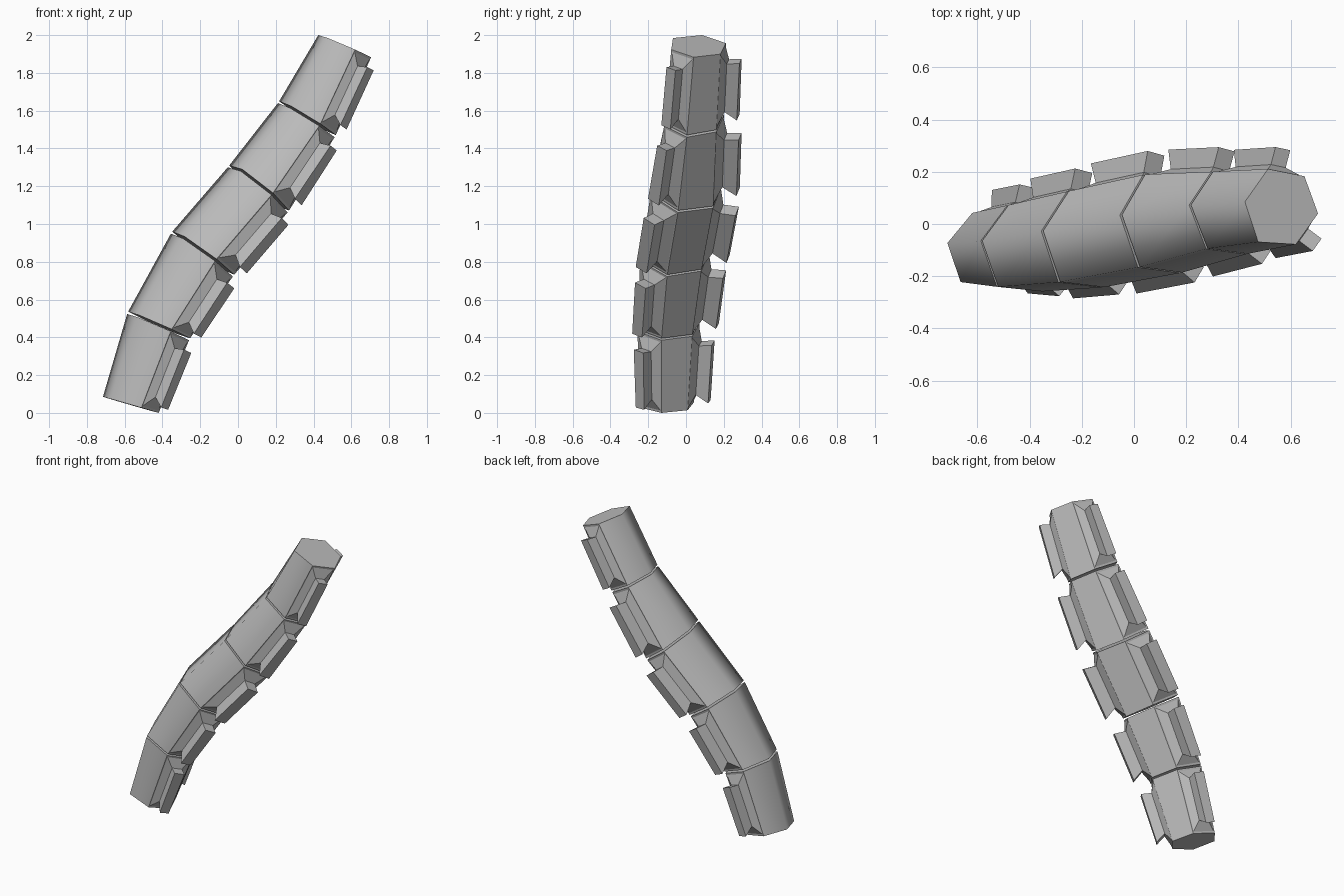
import bpy, bmesh
from mathutils import Vector

cube = bpy.data.objects.get("Cube")
if cube:
    bpy.data.objects.remove(cube, do_unlink=True)

grey = bpy.data.materials.new("plain grey")
grey.use_nodes = True
colour = (0.5, 0.5, 0.5, 1)
grey.diffuse_color = colour
grey.node_tree.nodes["Principled BSDF"].inputs["Base Color"].default_value = colour

# Joint rings: front ridge, opposite ridge, sideways span
JOINTS = [
    ((-.715, -.073, .085), (-.42, -.13, 0), (.045, .265, -.015)),
    ((-.585, -.065, .53), (-.257, -.13, .39), (.04, .313, -.03)),
    ((-.352, -.027, .955), (-.024, -.1, .727), (.033, .348, -.06)),
    ((-.05, .035, 1.305), (.267, -.042, 1.066), (.02, .355, -.078)),
    ((.215, .073, 1.645), (.515, .005, 1.465), (.02, .295, -.036)),
    ((.425, .085, 2.0), (.705, .04, 1.883), (.038, .28, -.027)),
]
# Six-sided section, as fractions across the ring and of its sideways span
SECTION = [(0, 0), (.25, .49), (.75, .47), (1, 0), (.76, -.46), (.25, -.51)]
SMOOTH_SIDES = (0, 4, 5)
SMOOTH_RIDGES = (0, 5)
FIN_SIDES = (1, 3)
GAP = .014


def ring(joint):
    a, d, v = (Vector(p) for p in joint)
    return [a + (d - a) * s + v * t for s, t in SECTION]


def finish(bm, name):
    bmesh.ops.recalc_face_normals(bm, faces=bm.faces)
    mesh = bpy.data.meshes.new(name)
    bm.to_mesh(mesh)
    bm.free()
    mesh.materials.append(grey)
    obj = bpy.data.objects.new(name, mesh)
    bpy.context.collection.objects.link(obj)


def loft(bm, loops, cap_start=True):
    """Join point loops with quads and cap the ends."""
    rows = [[bm.verts.new(p) for p in loop] for loop in loops]
    sides = []
    for low, high in zip(rows, rows[1:]):
        for i in range(len(low)):
            j = (i + 1) % len(low)
            sides.append(bm.faces.new((low[i], low[j], high[j], high[i])))
    bm.faces.new(rows[-1])
    if cap_start:
        bm.faces.new(rows[0][::-1])
    return rows, sides


def body(low, high, name):
    bm = bmesh.new()
    rows, sides = loft(bm, [low, high])
    for edge in bm.edges:
        edge.smooth = False
    # Rounded shading over the outer half only
    for i in SMOOTH_SIDES:
        sides[i].smooth = True
    for i in SMOOTH_RIDGES:
        bm.edges.get((rows[0][i], rows[1][i])).smooth = True
    finish(bm, name)


def fin(low, high, side, name):
    p, q = low[side], low[side + 1]
    r, s = high[side], high[side + 1]
    width = ((q - p).length + (s - r).length) / 2
    along = (r + s - p - q).normalized()
    out = along.cross(q - p + s - r).normalized()
    centre = (sum(low, Vector()) + sum(high, Vector())) / 12
    if out.dot((p + q + r + s) / 4 - centre) < 0:
        out = -out

    def patch(half, start, end, height):
        pts = []
        for u, t in ((.5 - half, start), (.5 + half, start),
                     (.5 + half, end), (.5 - half, end)):
            pts.append(p.lerp(q, u).lerp(r.lerp(s, u), t) + out * height * width)
        return pts

    # Sloped pedestal, narrow neck, then a blade that lengthens outward
    bm = bmesh.new()
    loft(bm, [patch(.46, .03, .97, 0), patch(.2, .18, .83, .17),
              patch(.2, .09, .86, .58)], cap_start=False)
    finish(bm, name)


rings = [ring(j) for j in JOINTS]
count = len(rings) - 1
for k in range(count):
    start = GAP if k else 0
    end = 1 - GAP if k < count - 1 else 1
    low = [a.lerp(b, start) for a, b in zip(rings[k], rings[k + 1])]
    high = [a.lerp(b, end) for a, b in zip(rings[k], rings[k + 1])]
    body(low, high, f"body_segment_{k + 1}")
    for side, label in zip(FIN_SIDES, ("back", "front")):
        fin(low, high, side, f"{label}_fin_{k + 1}")
